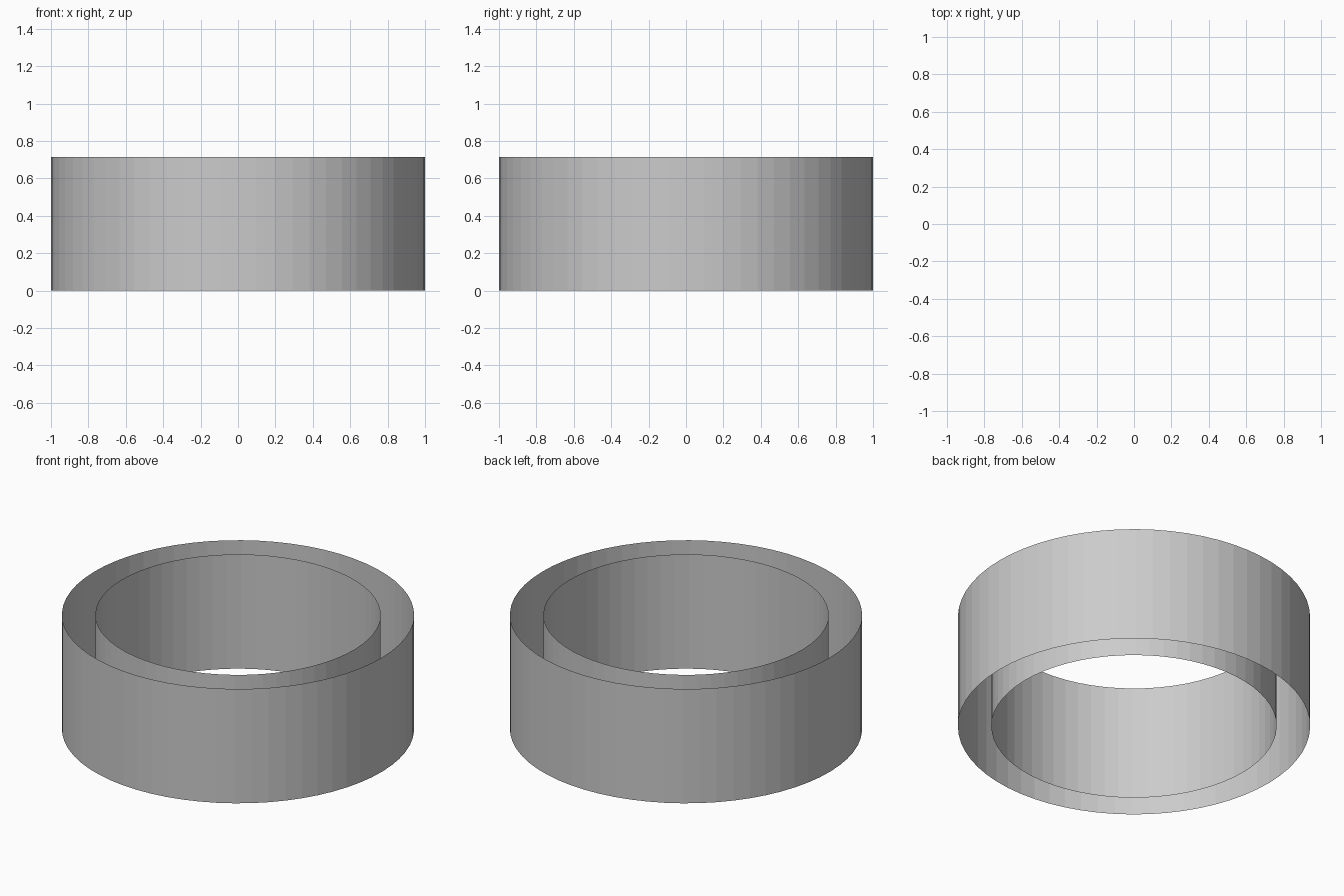
import bpy, bmesh

if "Cube" in bpy.data.objects:
    bpy.data.objects.remove(bpy.data.objects["Cube"])

HEIGHT = 0.716
SIDES = 64


def open_tube(name, radius, inward=False):
    """Uncapped, flat-shaded cylinder wall standing on z = 0."""
    bpy.ops.mesh.primitive_cylinder_add(vertices=SIDES, radius=radius, depth=HEIGHT,
                                        end_fill_type='NOTHING',
                                        location=(0, 0, HEIGHT / 2))
    tube = bpy.context.object
    tube.name = name
    if inward:
        bm = bmesh.new()
        bm.from_mesh(tube.data)
        bmesh.ops.reverse_faces(bm, faces=bm.faces[:])
        bm.to_mesh(tube.data)
        bm.free()
    return tube


# Two concentric walls, open at top and bottom
open_tube("outer_wall", 1.0)
open_tube("inner_wall", 0.81, inward=True)
